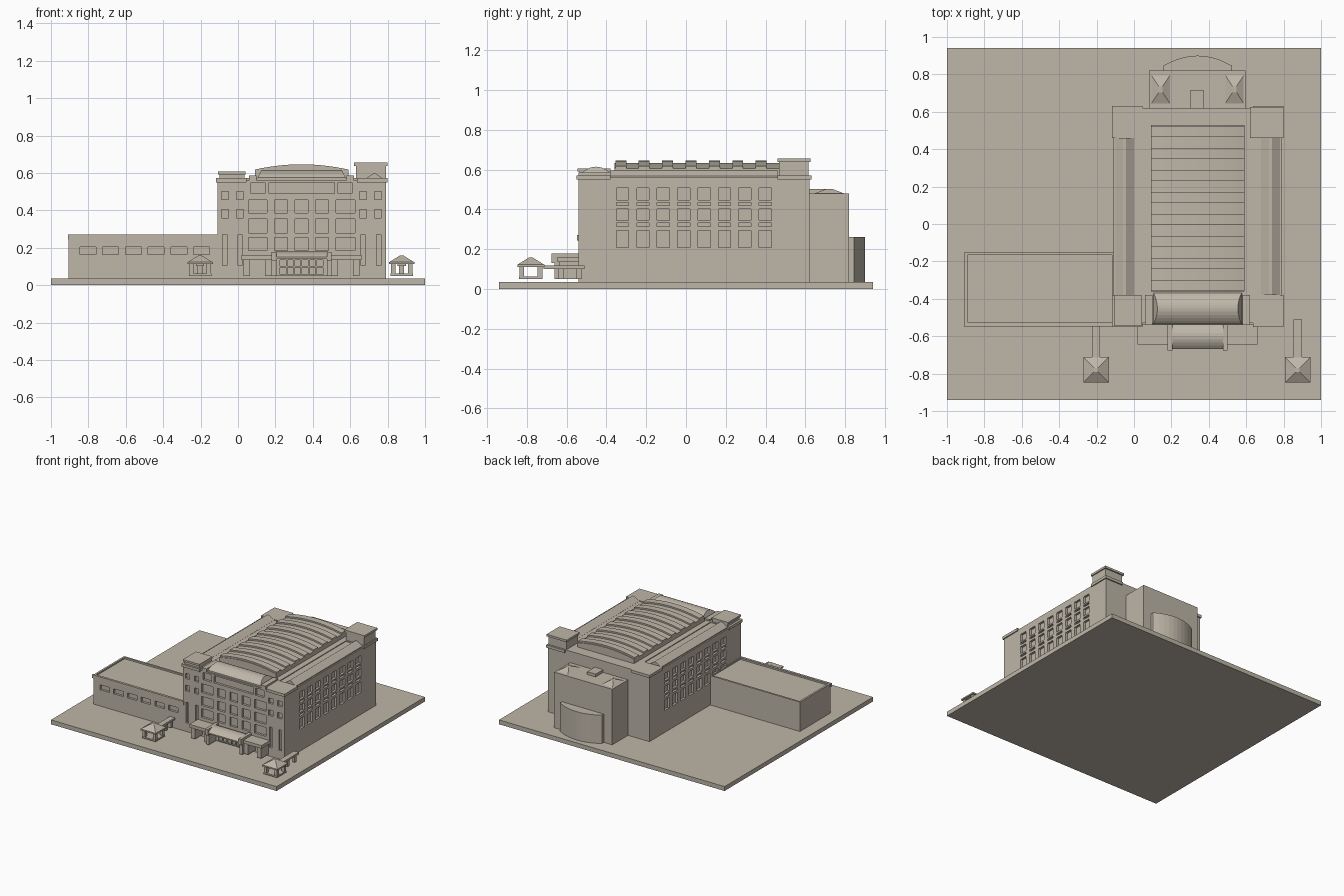
import bpy, bmesh, math
from mathutils import Vector

if "Cube" in bpy.data.objects:
    bpy.data.objects.remove(bpy.data.objects["Cube"])

stone = bpy.data.materials.new("warm_stone")
stone.diffuse_color = (0.515, 0.468, 0.392, 1)
stone.use_nodes = True
stone.node_tree.nodes["Principled BSDF"].inputs["Base Color"].default_value = stone.diffuse_color


def finish(name, bm):
    bmesh.ops.recalc_face_normals(bm, faces=bm.faces)
    me = bpy.data.meshes.new(name)
    bm.to_mesh(me)
    bm.free()
    me.materials.append(stone)
    ob = bpy.data.objects.new(name, me)
    bpy.context.collection.objects.link(ob)
    return ob


def add_box(bm, x0, x1, y0, y1, z0, z1):
    vs = bmesh.ops.create_cube(bm, size=1)["verts"]
    for v in vs:
        v.co = Vector(((x0 + x1) / 2 + v.co.x * (x1 - x0),
                       (y0 + y1) / 2 + v.co.y * (y1 - y0),
                       (z0 + z1) / 2 + v.co.z * (z1 - z0)))


def boxes(name, *dims):
    bm = bmesh.new()
    for d in dims:
        add_box(bm, *d)
    return finish(name, bm)


def prism(name, pts, axis, a, b, taper=0):
    """Extrude a 2D outline along an axis; taper pulls in points by height."""
    bm = bmesh.new()
    low = min(p[1] for p in pts)
    rings = []
    for t, s in ((a, 1), (b, -1)):
        ring = []
        for u, w in pts:
            k = t + s * taper * (w - low)
            co = {"x": (k, u, w), "y": (u, k, w), "z": (u, w, k)}[axis]
            ring.append(bm.verts.new(co))
        rings.append(ring)
        bm.faces.new(ring)
    n = len(pts)
    for i in range(n):
        j = (i + 1) % n
        bm.faces.new((rings[0][i], rings[0][j], rings[1][j], rings[1][i]))
    return finish(name, bm)


def hip(name, x0, x1, y0, y1, z0, z1, inset=1.0):
    bm = bmesh.new()
    add_box(bm, x0, x1, y0, y1, z0, z1)
    cx, cy = (x0 + x1) / 2, (y0 + y1) / 2
    for v in bm.verts:
        if v.co.z > (z0 + z1) / 2:
            v.co.x += (cx - v.co.x) * inset
            v.co.y += (cy - v.co.y) * inset
    bmesh.ops.remove_doubles(bm, verts=bm.verts, dist=1e-5)
    return finish(name, bm)


def cut(ob, dims):
    cutter = boxes("window_cutter", *dims)
    mod = ob.modifiers.new("openings", "BOOLEAN")
    mod.operation, mod.solver, mod.object = "DIFFERENCE", "EXACT", cutter
    bpy.context.view_layer.objects.active = ob
    bpy.ops.object.modifier_apply(modifier=mod.name)
    bpy.data.objects.remove(cutter)


def arc(x0, x1, z_edge, z_mid, n=14):
    return [(x0 + (x1 - x0) * i / n, z_edge + (z_mid - z_edge) * (1 - (2 * i / n - 1) ** 2))
            for i in range(n + 1)]


CX = 0.34  # building centre line


def both(x0, x1):
    return (x0, x1), (2 * CX - x1, 2 * CX - x0)


# Ground and plaza
boxes("ground_plate", (-1, 1, -0.94, 0.94, 0, 0.035))
plaza = boxes("plaza", (-0.27, 0.945, -0.855, -0.5, 0.03, 0.053))
cut(plaza, [(0.04, 0.64, -0.87, -0.84, 0.02, 0.044), (0.04, 0.64, -0.87, -0.847, 0.02, 0.07)])

# Main block with recessed windows
main = boxes("main_block", (-0.11, 0.79, -0.54, 0.62, 0.03, 0.56))
D = 0.018
wins = []
for i in range(8):
    y = -0.35 + 0.1025 * i
    for z0, z1 in ((0.21, 0.295), (0.315, 0.332), (0.345, 0.402), (0.42, 0.436), (0.447, 0.507)):
        for x in (-0.11, 0.79):
            wins.append((x - D, x + D, y, y + 0.062, z0, z1))
front = [(0.195, 0.265), (0.305, 0.375), (0.415, 0.485), *both(0.055, 0.155)]
for x0, x1 in front:
    for z0, z1 in ((0.185, 0.255), (0.28, 0.353), (0.385, 0.455)):
        wins.append((x0, x1, -0.56, -0.54 + D, z0, z1))
for x0, x1 in ((0.165, 0.515), *both(0.07, 0.145)):
    wins.append((x0, x1, -0.56, -0.54 + D, 0.49, 0.548))
for x0, x1 in (*both(-0.088, -0.05), *both(-0.008, 0.03)):
    for z0, z1 in ((0.36, 0.405), (0.458, 0.5)):
        wins.append((x0, x1, -0.56, -0.54 + D, z0, z1))
for x0, x1 in (*both(-0.084, -0.06), *both(0.0, 0.022)):
    wins.append((x0, x1, -0.56, -0.54 + D, 0.105, 0.27))
cut(main, wins)

# Corner cornices, corner towers, roof deck
for x0, x1 in both(-0.118, 0.045):
    boxes("corner_cornice", (x0, x1, 0.46, 0.63, 0.55, 0.572),
          (x0, x1, -0.55, -0.38, 0.55, 0.572))
boxes("front_tower", (-0.1, 0.035, -0.535, -0.385, 0.57, 0.593),
      (-0.107, 0.04, -0.545, -0.38, 0.592, 0.607))
boxes("back_tower", (0.63, 0.79, 0.468, 0.615, 0.57, 0.64),
      (0.62, 0.798, 0.46, 0.625, 0.638, 0.655))
boxes("roof_deck", (0.045, 0.635, -0.53, 0.62, 0.55, 0.572),
      (0.0, 0.68, -0.38, 0.62, 0.55, 0.566))

# Ridged strips along both sides
for x0, x1 in both(-0.1, 0.0):
    xm = (x0 + x1) / 2
    prism("side_ridge", [(x0, 0.55), (x1, 0.55), (x1, 0.567), (xm + 0.008, 0.596),
                         (xm - 0.008, 0.596), (x0, 0.567)], "y", -0.38, 0.46)

# Arched hall roof with transverse ribs
prism("hall_roof", [(0.59, 0.56), (0.09, 0.56)] + arc(0.09, 0.59, 0.606, 0.634), "y", -0.36, 0.53)
for i in range(8):
    y = -0.355 + 0.1175 * i
    prism("roof_rib", [(0.59, 0.6), (0.09, 0.6)] + arc(0.09, 0.59, 0.618, 0.646),
          "y", y, y + 0.055)

# Rounded skylight over the facade, between end blocks
prism("front_skylight", [(-0.37, 0.565), (-0.535, 0.565)] + arc(-0.535, -0.37, 0.575, 0.615, 10),
      "x", 0.1, 0.58, 0.5)
for x0, x1 in both(0.06, 0.1):
    boxes("skylight_end", (x0, x1, -0.54, -0.38, 0.56, 0.585))

# Low left wing with parapet
wing = boxes("left_wing", (-0.905, -0.1, -0.54, -0.15, 0.03, 0.27))
cut(wing, [(-0.89, -0.115, -0.525, -0.165, 0.258, 0.3)]
    + [(-0.845 + 0.1215 * i, -0.76 + 0.1215 * i, -0.56, -0.54 + D, 0.165, 0.205) for i in range(6)])
boxes("wing_cornice", (-0.91, -0.1, -0.547, -0.53, 0.245, 0.272))

# Rear stage block, roof lanterns and curved apse
boxes("rear_block", (0.08, 0.595, 0.6, 0.82, 0.03, 0.48))
for x0, x1 in both(0.09, 0.195):
    hip("rear_lantern", x0, x1, 0.64, 0.8, 0.478, 0.503, 0.8)
boxes("rear_vent", (0.3, 0.375, 0.62, 0.715, 0.47, 0.503))
prism("rear_apse", [(0.525, 0.81), (0.155, 0.81)] + arc(0.155, 0.525, 0.845, 0.9, 10), "z", 0.03, 0.262)

# Entrance porch
for x0, x1 in both(0.02, 0.19):
    boxes("porch_side", (x0, x1, -0.645, -0.53, 0.135, 0.16),
          (x0 + 0.01, x0 + 0.045, -0.635, -0.53, 0.05, 0.14),
          (x1 - 0.045, x1 - 0.01, -0.635, -0.53, 0.05, 0.14))
for x0, x1 in both(0.18, 0.205):
    boxes("porch_pier", (x0, x1, -0.675, -0.53, 0.13, 0.178),
          (x0, x1, -0.66, -0.53, 0.05, 0.135))
prism("porch_vault", [(-0.53, 0.14), (-0.668, 0.14)] + arc(-0.668, -0.53, 0.15, 0.18, 8),
      "x", 0.2, 0.48)
doors = boxes("door_wall", (0.2, 0.48, -0.57, -0.53, 0.05, 0.145))
cut(doors, [(0.225 + 0.0395 * i, 0.256 + 0.0395 * i, -0.59, -0.56, z0, z1)
            for i in range(6) for z0, z1 in ((0.058, 0.095), (0.102, 0.135))])

# Corner pavilions with covered walks
for cx, y_end in ((-0.203, -0.54), (0.875, -0.51)):
    cy, r = -0.78, 0.068
    hip("pavilion_roof", cx - r, cx + r, cy - r, cy + r, 0.122, 0.158, 0.85)
    boxes("pavilion_eave", (cx - r, cx + r, cy - r, cy + r, 0.112, 0.123))
    boxes("pavilion_posts", *[(cx + sx * 0.046 - 0.012, cx + sx * 0.046 + 0.012,
                               cy + sy * 0.046 - 0.012, cy + sy * 0.046 + 0.012, 0.05, 0.115)
                              for sx in (-1, 1) for sy in (-1, 1)])
    boxes("pavilion_floor", (cx - 0.06, cx + 0.06, cy - 0.06, cy + 0.06, 0.05, 0.062))
    boxes("walk_roof", (cx - 0.022, cx + 0.022, -0.715, y_end, 0.102, 0.118))
    boxes("walk_posts", *[(cx - 0.013, cx + 0.013, y, y + 0.024, 0.05, 0.105)
                          for y in (-0.64, y_end - 0.04)])
